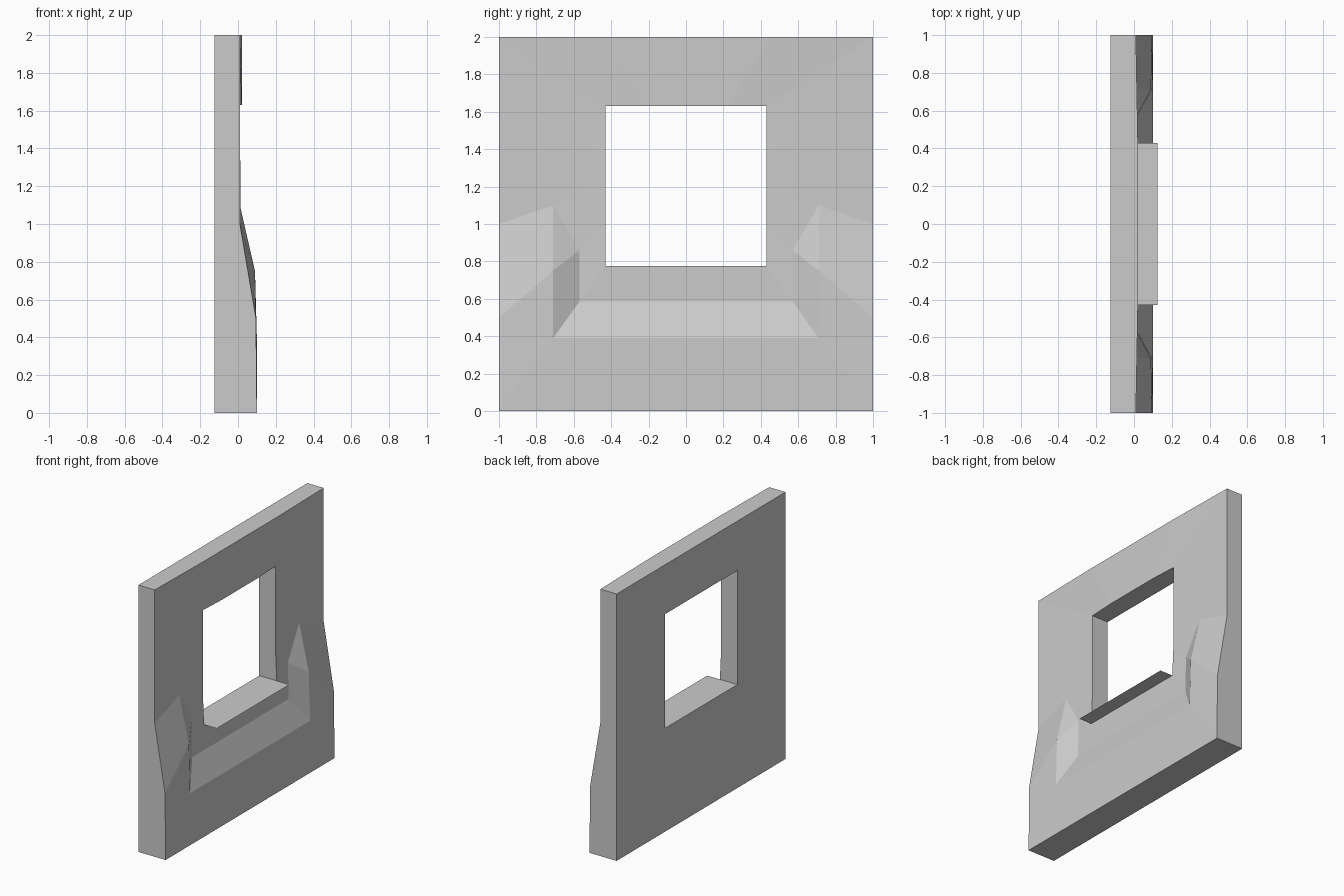
import bpy
import bmesh

if "Cube" in bpy.data.objects:
    bpy.data.objects.remove(bpy.data.objects["Cube"], do_unlink=True)

BACK = -0.125   # plane of the flat rear face
SILL = 0.125    # how far the sill sticks out

plaster = bpy.data.materials.new("light_grey")
plaster.use_nodes = True
colour = (0.6, 0.6, 0.6, 1)
plaster.diffuse_color = colour
plaster.node_tree.nodes["Principled BSDF"].inputs["Base Color"].default_value = colour

# Relief points on one half of the panel: (x depth, y, z)
half = {
    "top_corner": (0.01, 1, 2),
    "side_upper": (0.01, 1, 1),
    "side_lower": (0.095, 1, 0.5),
    "foot": (0.10, 1, 0),
    "crown": (0.02, 0.45, 2),
    "lintel": (0.02, 0.22, 1.63),
    "head": (0.01, 0.43, 1.63),
    "jamb": (0.01, 0.43, 1.0),
    "sill": (0.02, 0.43, 0.775),
    "ramp_top_out": (0.01, 0.71, 1.1),
    "ramp_top_in": (0.01, 0.57, 1.15),
    "rim_mid": (0.09, 0.71, 0.75),
    "bed_mid": (0.015, 0.57, 0.86),
    "rim_low": (0.10, 0.71, 0.39),
    "bed_low": (0.02, 0.57, 0.585),
}
for name in ("top_corner", "foot", "head", "sill"):
    half["back_" + name] = (BACK,) + half[name][1:]

# Faces repeated on both halves
sided = [
    "top_corner crown lintel head",
    "top_corner head ramp_top_in ramp_top_out side_upper",
    "head jamb bed_mid ramp_top_in",
    "side_upper ramp_top_out rim_mid side_lower",
    "ramp_top_out ramp_top_in bed_mid",
    "ramp_top_out bed_mid rim_mid",
    "rim_mid bed_mid bed_low rim_low",
    "bed_mid jamb sill bed_low",
    "side_lower rim_mid rim_low foot",
    "top_corner side_upper side_lower foot back_foot back_top_corner",
    "head jamb sill back_sill back_head",
    "back_top_corner back_head back_sill back_foot",
]
# Strips of points, each bridged to its mirror image
bridged = [
    "crown lintel",
    "rim_low bed_low",
    "bed_low sill",
    "foot rim_low",
    "back_foot foot",
    "back_top_corner back_head",
    "back_sill back_foot",
    "top_corner crown back_top_corner",
    "head lintel back_head",
]


def finish(bm, name, recalc=True):
    if recalc:
        bmesh.ops.recalc_face_normals(bm, faces=bm.faces[:])
    mesh = bpy.data.meshes.new(name)
    bm.to_mesh(mesh)
    bm.free()
    mesh.materials.append(plaster)
    obj = bpy.data.objects.new(name, mesh)
    bpy.context.collection.objects.link(obj)


# Wall panel with recessed surround
bm = bmesh.new()
points = {s: {n: bm.verts.new((x, s * y, z)) for n, (x, y, z) in half.items()}
          for s in (1, -1)}
for side in points.values():
    for face in sided:
        bm.faces.new([side[n] for n in face.split()])
for strip in bridged:
    names = strip.split()
    left, right = ([points[s][n] for n in names] for s in (1, -1))
    if len(names) == 3:
        # the edge bends at its middle point; the third point is on the back
        bm.faces.new([left[2], left[0], left[1], right[1], right[0], right[2]])
    else:
        bm.faces.new(left + right[::-1])
finish(bm, "wall_panel")

# Thin window sill projecting past the recess
bm = bmesh.new()
_, width, height = half["sill"]
bm.faces.new([bm.verts.new((x, y, height)) for x, y in (
    (BACK, -width), (SILL, -width), (SILL, width), (BACK, width))])
finish(bm, "window_sill", recalc=False)
